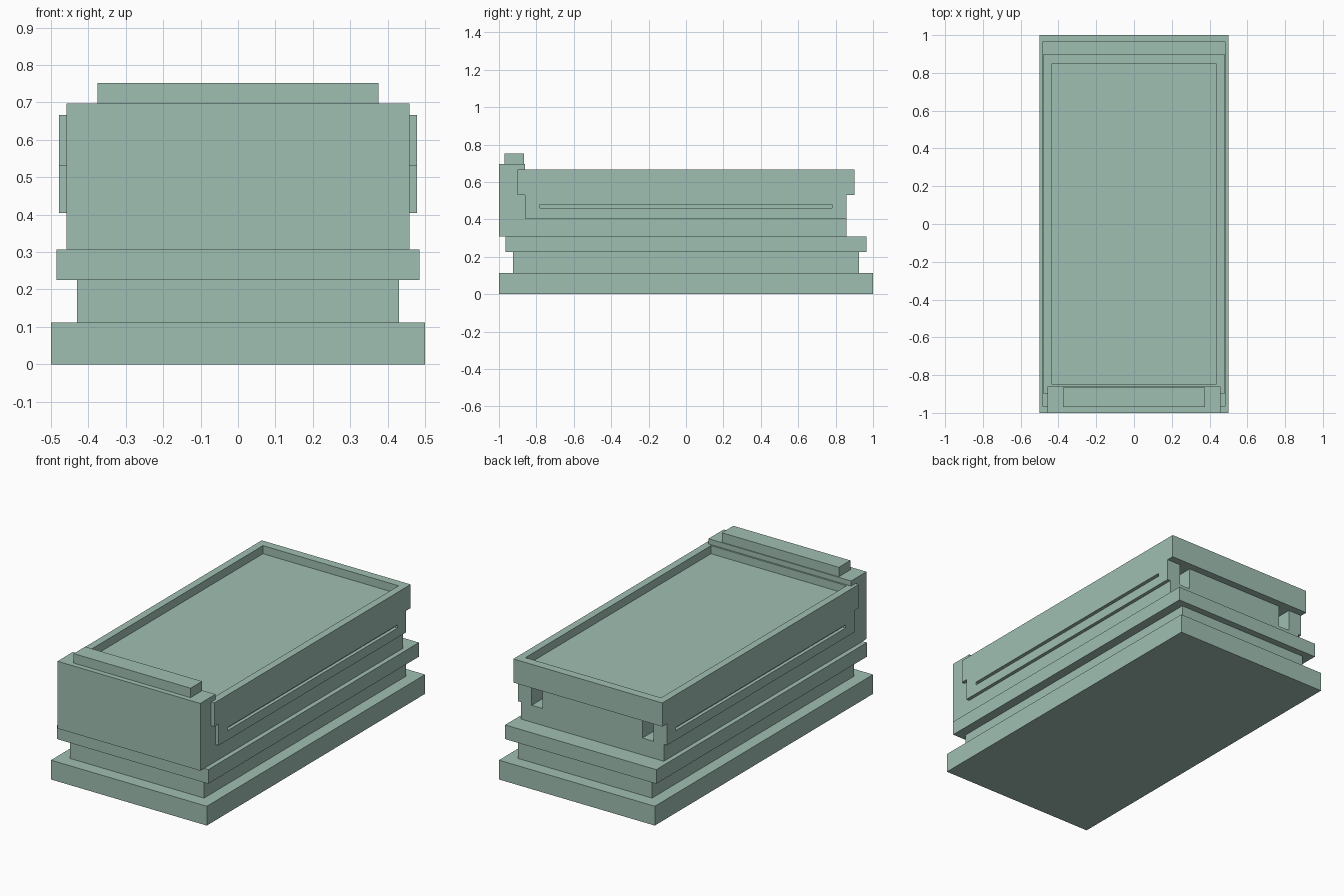
import bpy
import bmesh

cube = bpy.data.objects.get("Cube")
if cube:
    bpy.data.objects.remove(cube, do_unlink=True)

mat = bpy.data.materials.new("sage_green")
mat.use_nodes = True
colour = (0.35, 0.52, 0.445, 1)
mat.diffuse_color = colour
mat.node_tree.nodes["Principled BSDF"].inputs["Base Color"].default_value = colour


def prism(name, profile, half_width, centre_x=0.0):
    """Extrude a (y, z) outline along x."""
    bm = bmesh.new()
    face = bm.faces.new([bm.verts.new((centre_x - half_width, y, z)) for y, z in profile])
    side = bmesh.ops.extrude_face_region(bm, geom=[face])
    verts = [v for v in side["geom"] if isinstance(v, bmesh.types.BMVert)]
    bmesh.ops.translate(bm, verts=verts, vec=(2 * half_width, 0, 0))
    bmesh.ops.recalc_face_normals(bm, faces=bm.faces)
    mesh = bpy.data.meshes.new(name)
    bm.to_mesh(mesh)
    bm.free()
    mesh.materials.append(mat)
    obj = bpy.data.objects.new(name, mesh)
    bpy.context.collection.objects.link(obj)
    return obj


def box(name, half_width, y0, y1, z0, z1, centre_x=0.0):
    return prism(name, [(y0, z0), (y1, z0), (y1, z1), (y0, z1)], half_width, centre_x)


def cut(target, cutter):
    cutter.hide_render = True
    mod = target.modifiers.new("cut", "BOOLEAN")
    mod.operation = "DIFFERENCE"
    mod.solver = "EXACT"
    mod.object = cutter
    bpy.context.view_layer.objects.active = target
    bpy.ops.object.modifier_apply(modifier=mod.name)
    bpy.data.objects.remove(cutter, do_unlink=True)


# Stepped base
box("base_slab", 0.5, -1, 1, 0, 0.112)
box("plinth", 0.43, -0.925, 0.925, 0.112, 0.225)
box("ledge", 0.485, -0.965, 0.965, 0.225, 0.307)

# Lower body with the raised front block
prism("body", [(-1, 0.307), (0.857, 0.307), (0.857, 0.405),
               (-0.86, 0.405), (-0.86, 0.697), (-1, 0.697)], 0.458)
box("front_cap", 0.375, -0.97, -0.865, 0.697, 0.752)

# Upper tray with overhanging rim
tray = prism("tray", [(-0.86, 0.405), (0.857, 0.405), (0.857, 0.53), (0.9, 0.53),
                      (0.9, 0.667), (-0.9, 0.667), (-0.9, 0.53), (-0.86, 0.53)], 0.478)
cut(tray, box("tray_recess", 0.435, -0.85, 0.85, 0.62, 0.8))

# Side slots and rear openings
for side in (-1, 1):
    cut(tray, box("side_slot", 0.02, -0.78, 0.78, 0.46, 0.478, side * 0.478))
    cut(tray, box("rear_opening", 0.035, 0.5, 0.88, 0.38, 0.53, side * 0.355))
